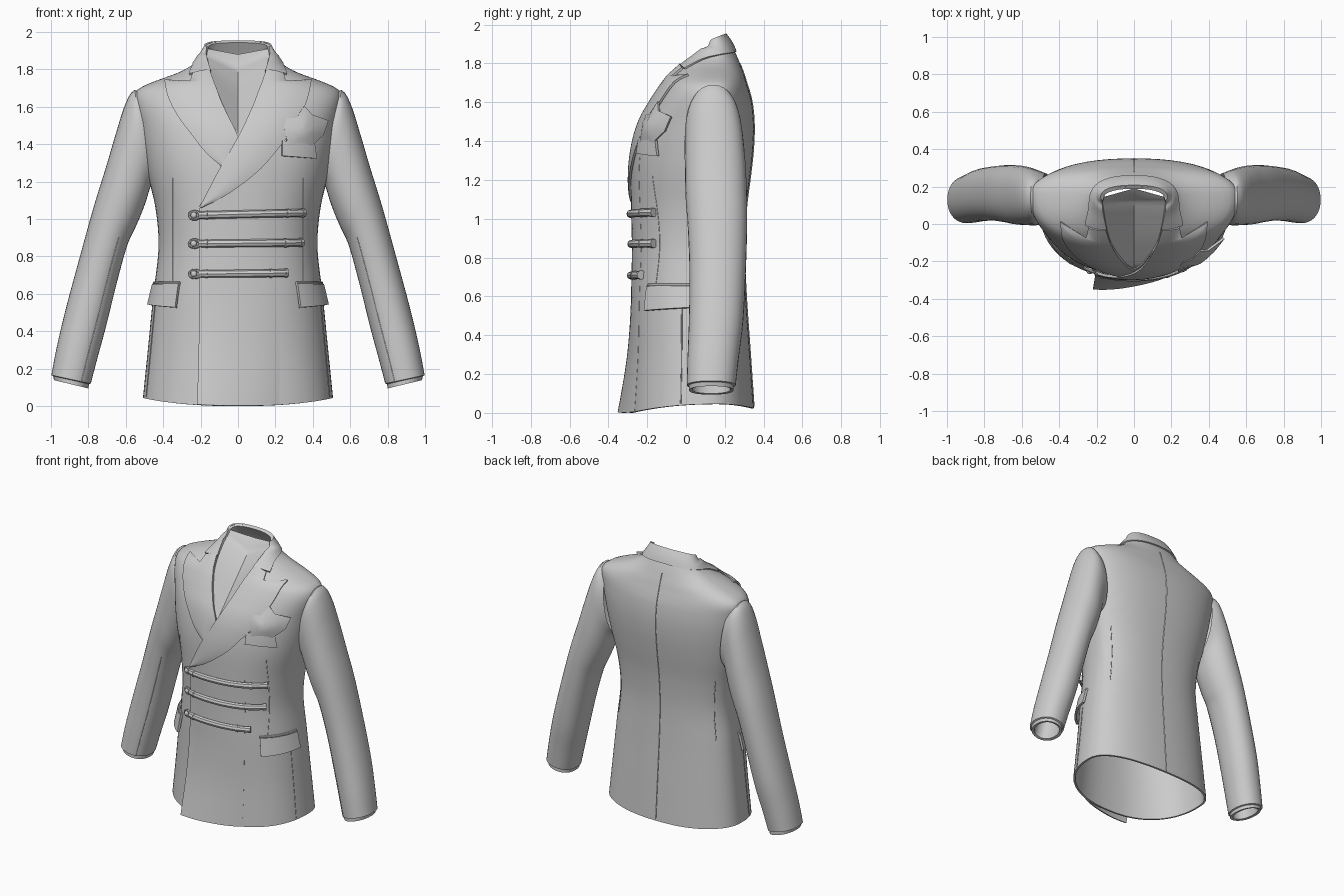
import bpy, bmesh
from math import sin, cos, asin, pi, radians, copysign
from mathutils import Vector

if "Cube" in bpy.data.objects:
    bpy.data.objects.remove(bpy.data.objects["Cube"])

# Body profile: z, half width, front y, back y, y of widest point
BODY = [(0, .508, -.29, .35, .10), (.3, .48, -.275, .33, .10), (.6, .452, -.272, .31, .10),
        (.85, .425, -.268, .30, .10), (1.05, .44, -.272, .31, .11), (1.25, .485, -.27, .335, .12),
        (1.38, .51, -.255, .348, .13), (1.5, .53, -.225, .35, .14), (1.6, .55, -.175, .34, .14),
        (1.66, .553, -.14, .325, .15), (1.7, .525, -.115, .312, .15), (1.74, .435, -.085, .30, .15),
        (1.78, .325, -.05, .285, .15), (1.82, .25, -.01, .27, .15), (1.86, .212, .035, .252, .15),
        (1.9, .189, .08, .23, .15), (1.95, .17, .115, .20, .145)]
# Neck opening: z, half width
OPENING = [(1.43, 0), (1.5, .035), (1.6, .08), (1.7, .12), (1.8, .15), (1.86, .165), (1.9, .17), (1.95, .165)]
N = 2.3


def interp(tab, t):
    """Smooth interpolation through table rows keyed by their first column."""
    t = min(max(t, tab[0][0]), tab[-1][0])
    i = 0
    while i < len(tab) - 2 and t > tab[i + 1][0]:
        i += 1
    a, b = tab[i], tab[i + 1]
    p, q = tab[max(i - 1, 0)], tab[min(i + 2, len(tab) - 1)]
    h = b[0] - a[0]
    u = (t - a[0]) / h
    out = []
    for k in range(1, len(a)):
        m0 = (b[k] - p[k]) / (b[0] - p[0]) * h
        m1 = (q[k] - a[k]) / (q[0] - a[0]) * h
        out.append((2*u**3 - 3*u*u + 1)*a[k] + (u**3 - 2*u*u + u)*m0 + (3*u*u - 2*u**3)*b[k] + (u**3 - u*u)*m1)
    return out


def spow(v, e):
    return copysign(abs(v) ** e, v)


def base(phi, z):
    w, yf, yb, yc = interp(BODY, z)
    c = spow(cos(phi), 2 / N)
    y = yc - c * ((yc - yf) if c > 0 else (yb - yc))
    hem = .033 * sin(phi) ** 2 + .012 * (1 - cos(phi))
    drop = .45 * max(0, (z - 1.87) / .08) * (yb - y)
    return Vector((w * spow(sin(phi), 2 / N), y, z + hem * max(0, 1 - z / .6) - drop))


def surf(phi, z, off=0):
    """Point on the body surface, lifted by off along the normal."""
    p = base(phi, z)
    if off:
        n = (base(phi + .03, z) - base(phi - .03, z)).cross(base(phi, z + .01) - base(phi, z - .01))
        p += n.normalized() * off
    return p


def angle(x, z):
    return asin(max(-1, min(1, spow(x / interp(BODY, z)[0], N / 2))))


def front(x, z, off=0):
    return surf(angle(x, z), z, off)


def finish(ob, thick=0, offset=0, sharp=40):
    bpy.ops.object.select_all(action='DESELECT')
    ob.select_set(True)
    bpy.context.view_layer.objects.active = ob
    if thick:
        m = ob.modifiers.new("thickness", 'SOLIDIFY')
        m.thickness, m.offset = thick, offset
        bpy.ops.object.modifier_apply(modifier=m.name)
    bpy.ops.object.shade_smooth_by_angle(angle=radians(sharp))
    return ob


def grid(name, rows, thick=0, offset=0, closed=False):
    """Sheet or tube through rows of points."""
    bm = bmesh.new()
    vs = [[bm.verts.new(p) for p in r] for r in rows]
    n = len(vs[0])
    for a, b in zip(vs, vs[1:]):
        for j in range(n if closed else n - 1):
            k = (j + 1) % n
            bm.faces.new((a[j], a[k], b[k], b[j]))
    bmesh.ops.remove_doubles(bm, verts=bm.verts, dist=.0004)
    me = bpy.data.meshes.new(name)
    bm.to_mesh(me)
    bm.free()
    ob = bpy.data.objects.new(name, me)
    bpy.context.collection.objects.link(ob)
    return finish(ob, thick, offset)


def tube(name, pts, r, cyclic=False):
    cu = bpy.data.curves.new(name, 'CURVE')
    cu.dimensions, cu.bevel_depth, cu.bevel_resolution, cu.use_fill_caps = '3D', r, 2, True
    s = cu.splines.new('POLY')
    s.points.add(len(pts) - 1)
    for q, p in zip(s.points, pts):
        q.co = (*p, 1)
    s.use_cyclic_u = cyclic
    ob = bpy.data.objects.new(name, cu)
    bpy.context.collection.objects.link(ob)
    bpy.ops.object.select_all(action='DESELECT')
    ob.select_set(True)
    bpy.context.view_layer.objects.active = ob
    bpy.ops.object.convert(target='MESH')
    return finish(bpy.context.object)


def lerp(a, b, t):
    return a + (b - a) * t


def steps(a, b, n):
    return [lerp(a, b, i / n) for i in range(n + 1)]


# Torso shell, open at the neck and hem
rows = []
for z in steps(0, 1.43, 44) + steps(1.43, 1.95, 30)[1:]:
    a = angle(max(0, interp(OPENING, z)[0]), z) if z > 1.43 else 0
    rows.append([surf(f, z) for f in steps(a, 2 * pi - a, 80)])
grid("torso", rows, .014, -1)

# Inner lining closing the neck, folded along the centre line
lining = []
for z in steps(1.44, 1.94, 24):
    e = front(max(0, interp(OPENING, z)[0]), z, -.008)
    mid = Vector((0, e.y, min(e.z, 1.43 + (e.y + .25) * 1.02)))
    lining.append([Vector((-e.x, e.y, e.z)), mid, e])
back = [surf(lerp(pi, pi - s * 1.7, abs(s)), 1.94, -.008) for s in (-1, 0, 1)]
lining.append([back[0], Vector((0, .19, 1.88)), back[2]])
grid("neck_lining", lining)

# Lapels: key, inner x, inner z, outer x, outer z
LEFT = [(0, .06, 1.27, .07, 1.27), (1, .035, 1.35, .165, 1.35), (2, 0, 1.43, .245, 1.45),
        (3, .055, 1.55, .32, 1.55), (4, .092, 1.63, .37, 1.65), (5, .11, 1.68, .39, 1.735)]
RIGHT = [(0, -.195, 1.065, -.19, 1.065), (1, -.165, 1.13, -.06, 1.13), (2, -.105, 1.25, .10, 1.25),
         (3, -.03, 1.38, .215, 1.38), (4, .03, 1.49, .295, 1.49), (5, .08, 1.60, .36, 1.62),
         (6, .11, 1.68, .39, 1.735)]
NOTCH = [(.13, 1.73, .255, 1.725), (.15, 1.79, .24, 1.77)]
for name, tab, s, off in (("under_lapel", LEFT, -1, .007), ("over_lapel", RIGHT, 1, .017)):
    rows = []
    for i, (ix, iz, ox, oz) in enumerate([interp(tab, t) for t in steps(0, tab[-1][0], 36)] + NOTCH):
        flat = lerp(off, .007, max(0, i - 20) / 18)
        rows.append([front(s * lerp(ix, ox, v), lerp(iz, oz, v), flat + .006 * sin(pi * v))
                     for v in steps(0, 1, 12)])
    grid(name, rows, .012)

# Collar wrapping round the back of the neck: key, inner angle, inner z, outer angle, outer z
COLLAR = [(0, 25, 1.79, 45, 1.77), (1, 48, 1.86, 68, 1.815), (2, 63, 1.905, 95, 1.84),
          (3, 75, 1.95, 125, 1.85), (6, 180, 1.95, 180, 1.86)]
half = [interp(COLLAR, t) for t in steps(0, 6, 36)]
full = half + [(360 - a, b, 360 - c, d) for a, b, c, d in reversed(half[:-1])]
grid("collar", [[surf(radians(lerp(a, c, v)), lerp(b, d, v), .004 + .004 * sin(pi * v))
                 for v in steps(0, 1, 8)] for a, b, c, d in full], .01)

# Overlapping front panel, kicking out at the hem
rows = []
for z in steps(0, 1.41, 40):
    left = -.2 if z < 1.065 else interp([(r[2], r[1]) for r in RIGHT], z)[0]
    lift = .013 + .065 * max(0, 1 - z / .6) ** 1.4
    rows.append([front(lerp(left, .22, v), z, lerp(lift, -.004, v)) for v in steps(0, 1, 14)])
grid("front_panel", rows, .01)

# Sleeves: key, outer x, outer z, inner x, inner z, y centre, half depth
SLEEVE = [(0, .50, 1.66, .44, 1.2, .14, .13), (.4, .553, 1.69, .468, 1.17, .14, .145),
          (1, .60, 1.62, .49, 1.10, .145, .152), (2, .655, 1.45, .52, 1.02, .152, .157),
          (3, .705, 1.28, .555, .94, .156, .158), (4, .77, 1.07, .595, .85, .162, .153),
          (5, .845, .80, .65, .65, .163, .145), (6, .918, .53, .707, .42, .155, .14),
          (7, .968, .32, .753, .25, .14, .132), (8, .998, .165, .787, .12, .13, .126)]
# Cuff: turned edge, lining band and hollow inside
CUFF = [(.988, .16, .797, .117, .13, .115), (.984, .138, .80, .094, .13, .115),
        (.965, .14, .82, .10, .13, .098), (.92, .35, .79, .30, .135, .09), (.87, .34, .85, .33, .135, .01)]


def sleeve_point(ring, a, s, grow=0):
    ox, oz, ix, iz, yc, b = ring
    u = spow(cos(a), .92)
    return Vector((s * (lerp(ix, ox, .5 + .5 * u) + grow * cos(a)), yc - (b + grow) * spow(sin(a), .92),
                   lerp(iz, oz, .5 + .5 * u)))


for side, s in (("right", -1), ("left", 1)):
    rings = [interp(SLEEVE, t) for t in steps(0, 8, 40)] + CUFF
    ang = [-s * 2 * pi * j / 36 for j in range(36)]
    grid(side + "_sleeve", [[sleeve_point(r, a, s) for a in ang] for r in rings], closed=True)
    tube(side + "_sleeve_seam", [sleeve_point(interp(SLEEVE, t), 2.1, s, -.001) for t in steps(4, 8, 16)], .003)

    # Hip pocket flap and welt
    fl = [[surf(s * radians(lerp(41, 82, v)), lerp(.535, .65, t) - .012 * (1 - v) * (1 - t),
                lerp(.024, .01, t)) for v in steps(0, 1, 12)] for t in steps(0, 1, 4)]
    grid(side + "_pocket_flap", fl, .016)
    tube(side + "_pocket_welt", [surf(s * radians(f), .656, .006) for f in steps(41, 82, 12)], .009)

    # Body seams
    tube(side + "_dart", [front(s * .35, z) for z in steps(.66, 1.22, 12)], .0025)
    tube(side + "_side_seam", [surf(s * radians(74), z) for z in steps(.01, .53, 10)], .003)
    tube(side + "_back_seam", [surf(s * radians(120), z) for z in steps(.66, 1.1, 10)], .003)

tube("centre_back_seam", [surf(pi, z) for z in steps(.01, 1.8, 40)], .004)

# Frogging straps with end bands, loops and knots
for i, (z0, z1, x1) in enumerate(((1.02, 1.033, .34), (.868, .873, .33), (.705, .71, .255)), 1):
    def path(xa, xb, n, off=.014):
        return [front(x, lerp(z0, z1, (x + .22) / (x1 + .22)), off) for x in steps(xa, xb, n)]
    tube(f"strap_{i}", path(-.2, x1, 28), .021)
    for k, x in enumerate((-.17, x1 - .09, x1 - .012)):
        tube(f"strap_{i}_band_{k}", path(x, x + .014, 2), .024)
    loop = [front(-.225 + .028 * cos(a), z0 + .02 * sin(a), .018) for a in steps(0, 2 * pi, 16)[:-1]]
    tube(f"strap_{i}_loop", loop, .008, True)
    bpy.ops.mesh.primitive_uv_sphere_add(segments=14, ring_count=8, radius=.018, location=front(-.228, z0, .02))
    bpy.context.object.name = f"strap_{i}_knot"
    finish(bpy.context.object)

# Breast pocket welt
grid("breast_pocket", [[front(lerp(.23, lerp(.405, .395, t), v), lerp(1.335, 1.415, t) - .012 * v, .018)
                        for v in steps(0, 1, 8)] for t in steps(0, 1, 3)], .016)

# Folded pocket square: fan of points raised in the middle
EDGE = [(.26, 1.39), (.24, 1.49), (.255, 1.53), (.305, 1.53), (.345, 1.595), (.385, 1.55),
        (.465, 1.525), (.44, 1.45), (.41, 1.42), (.38, 1.39)]
grid("pocket_square", [[front(lerp(.335, x, t), lerp(1.46, z, t), lerp(.04, .02, t)) for x, z in EDGE]
                       for t in (0, .35, .7, 1)], .012, closed=True)
